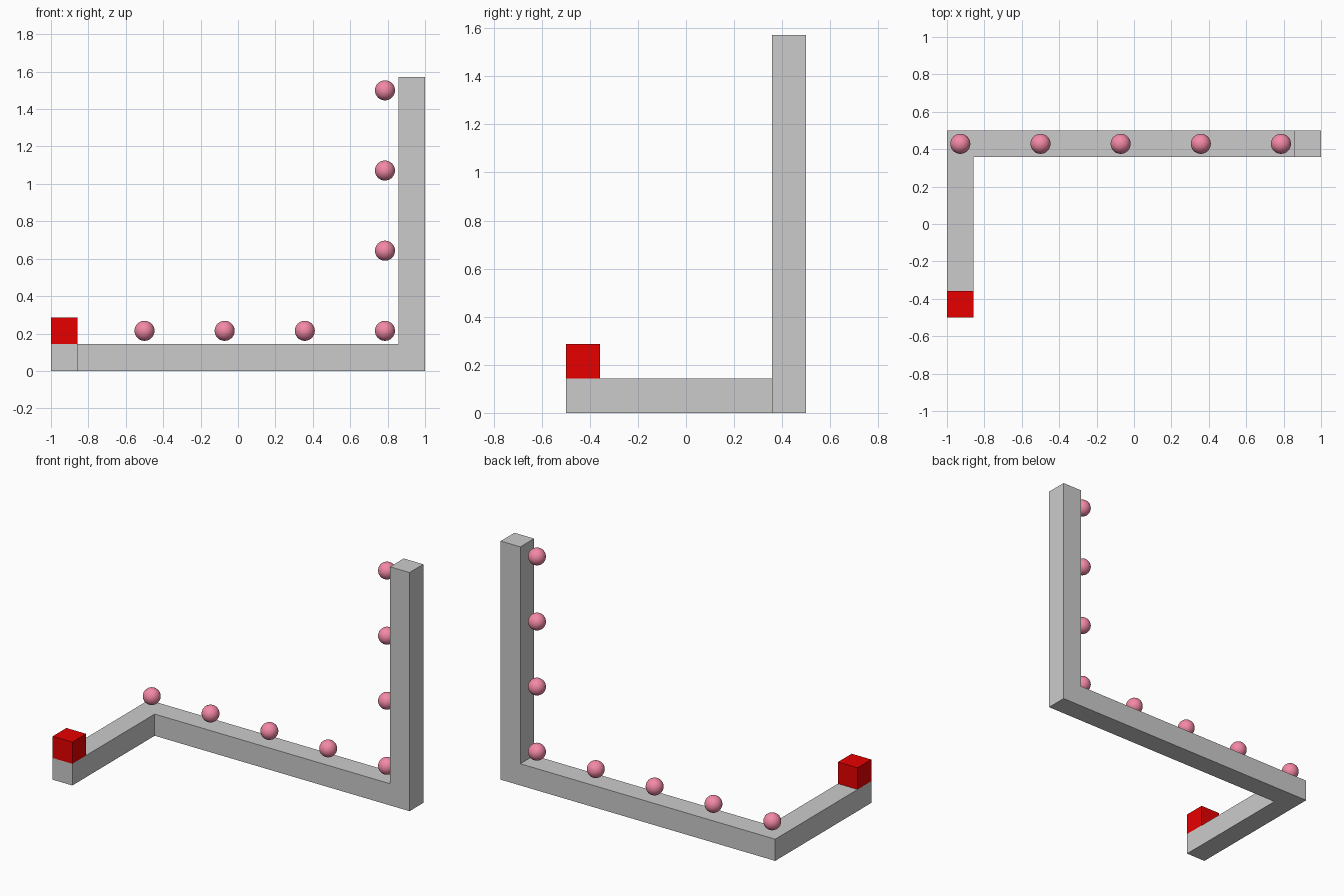
import bpy, bmesh
from mathutils import Vector

if "Cube" in bpy.data.objects:
    bpy.data.objects.remove(bpy.data.objects["Cube"])

U = 1 / 7  # grid cell size


def material(name, color):
    m = bpy.data.materials.new(name)
    m.diffuse_color = color
    m.use_nodes = True
    m.node_tree.nodes["Principled BSDF"].inputs["Base Color"].default_value = m.diffuse_color
    return m


def make_object(name, bm, mat=None):
    bmesh.ops.recalc_face_normals(bm, faces=bm.faces)
    mesh = bpy.data.meshes.new(name)
    bm.to_mesh(mesh)
    bm.free()
    ob = bpy.data.objects.new(name, mesh)
    bpy.context.collection.objects.link(ob)
    if mat:
        mesh.materials.append(mat)
    return ob


def cell_cube(cell):
    bm = bmesh.new()
    bmesh.ops.create_cube(bm, size=U)
    bmesh.ops.translate(bm, verts=bm.verts, vec=Vector(cell) * U)
    return bm


# Path: square bar grown from one cell, turning at each corner
bm = cell_cube((-6.5, -3, 0.5))
runs = [((0, 1, 0), 5), ((0, 1, 0), 1), ((1, 0, 0), 12),
        ((1, 0, 0), 1), ((0, 0, 1), 10)]
head = Vector((-6.5, -3, 0.5)) * U
for direction, cells in runs:
    d = Vector(direction)
    bm.normal_update()
    face = min(bm.faces, key=lambda f: (f.calc_center_median() - head - d * U / 2).length)
    new = bmesh.ops.extrude_discrete_faces(bm, faces=[face])["faces"][0]
    bmesh.ops.translate(bm, verts=new.verts, vec=d * cells * U)
    # split off the last cell so the next run can leave from its side
    head += d * cells * U
bmesh.ops.recalc_face_normals(bm, faces=bm.faces)
bmesh.ops.dissolve_limit(bm, angle_limit=0.01, verts=bm.verts, edges=bm.edges)
make_object("path", bm)

# Start block on the front end of the path
make_object("start_block", cell_cube((-6.5, -3, 1.5)),
            material("red", (0.8, 0.0, 0.0, 1)))

# Balls spaced along the long bar and up the column
pink = material("pink", (0.9, 0.25, 0.38, 1))
spots = [(-6.5 + 3 * i, 1.5) for i in range(5)] + [(5.5, z) for z in (4.5, 7.5, 10.5)]
for i, (x, z) in enumerate(spots):
    bm = bmesh.new()
    bmesh.ops.create_uvsphere(bm, u_segments=32, v_segments=16, radius=0.375 * U)
    ball = make_object(f"ball_{i + 1}", bm, pink)
    ball.location = Vector((x, 3, z)) * U
    for p in ball.data.polygons:
        p.use_smooth = True
